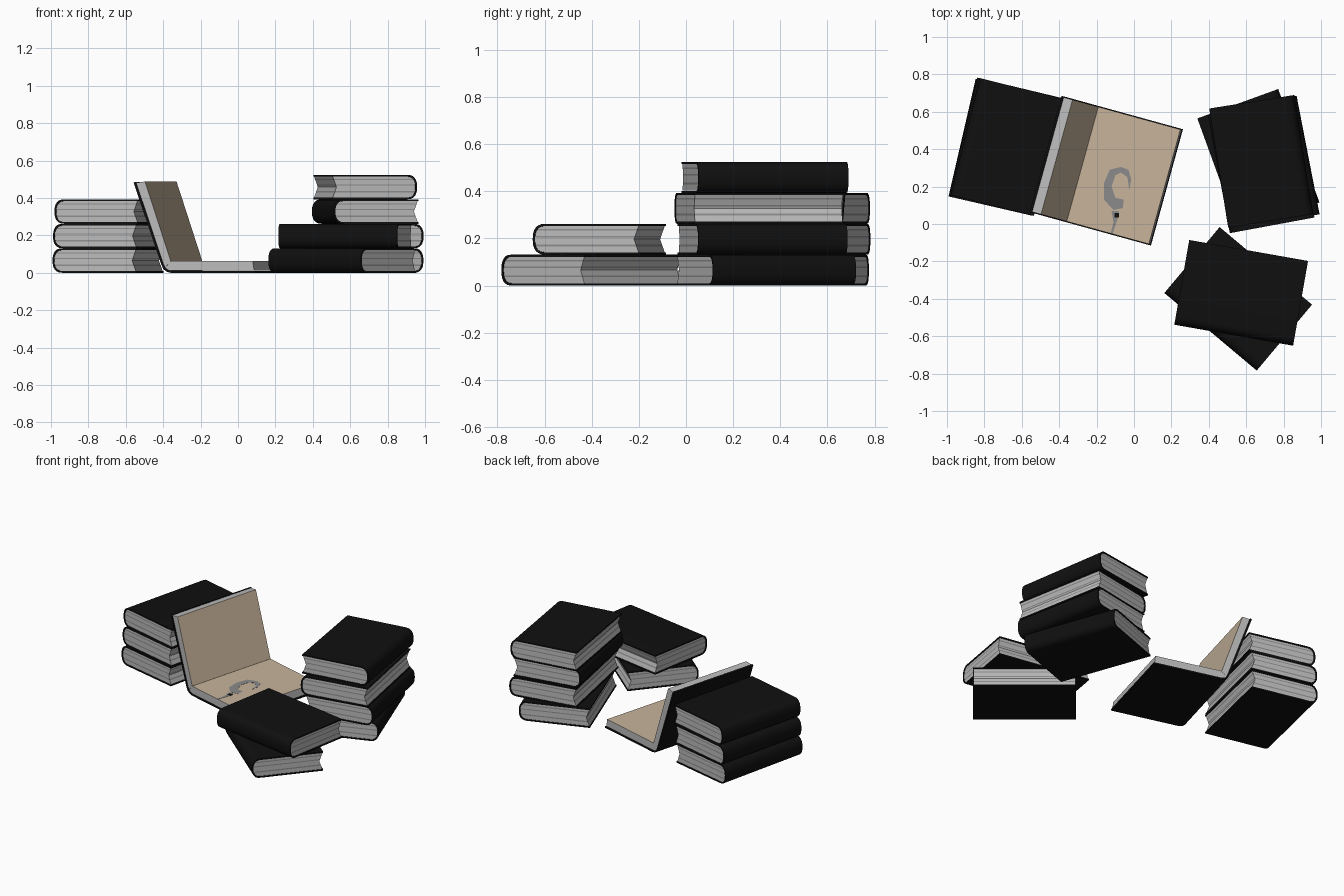
import bpy, bmesh, math
from mathutils import Matrix, Vector

if "Cube" in bpy.data.objects:
    bpy.data.objects.remove(bpy.data.objects["Cube"])


def material(name, rgb):
    m = bpy.data.materials.new(name)
    m.diffuse_color = (*rgb, 1)
    m.use_nodes = True
    m.node_tree.nodes["Principled BSDF"].inputs["Base Color"].default_value = m.diffuse_color
    return m


BLACK = material("black_cover", (0.005, 0.005, 0.005))
PAGE = material("page_edge_grey", (0.5, 0.5, 0.5))
STREAK = material("page_streak_grey", (0.27, 0.27, 0.27))
BEIGE = material("open_page_beige", (0.58, 0.46, 0.33))
INK = material("ink_grey", (0.26, 0.26, 0.26))

W, L, H, T = 0.46, 0.645, 0.131, 0.009   # closed book width, length, height, cover


def prism(name, pts, length, matrix, mats, cuts=(), rule=None, smooth=False):
    """Extrude an (x, z) section along local y, with optional cuts at heights."""
    bm = bmesh.new()
    a = [bm.verts.new((x, -length / 2, z)) for x, z in pts]
    b = [bm.verts.new((x, length / 2, z)) for x, z in pts]
    bm.faces.new(a)
    bm.faces.new(b[::-1])
    n = len(pts)
    for i in range(n):
        j = (i + 1) % n
        bm.faces.new((a[i], b[i], b[j], a[j]))
    for z in cuts:
        bmesh.ops.bisect_plane(bm, geom=bm.verts[:] + bm.edges[:] + bm.faces[:],
                               plane_co=(0, 0, z), plane_no=(0, 0, 1))
    bmesh.ops.recalc_face_normals(bm, faces=bm.faces[:])
    bm.normal_update()
    if rule:
        for f in bm.faces:
            f.material_index = rule(f)
    me = bpy.data.meshes.new(name)
    bm.to_mesh(me)
    bm.free()
    for m in mats:
        me.materials.append(m)
    ob = bpy.data.objects.new(name, me)
    bpy.context.collection.objects.link(ob)
    ob.matrix_world = matrix
    if smooth:
        bpy.ops.object.select_all(action='DESELECT')
        ob.select_set(True)
        bpy.context.view_layer.objects.active = ob
        bpy.ops.object.shade_smooth_by_angle(angle=math.radians(35))
    return ob


def spine_curve(inset, n=12):
    """Rounded spine running from the top board to the bottom board."""
    out = []
    for i in range(n + 1):
        t = math.pi / 2 - math.pi * i / n
        c, s = math.cos(t), math.sin(t)
        x = W / 2 - 0.055 + (0.055 - inset) * max(c, 0) ** 0.8
        z = H / 2 + (H / 2 - inset) * math.copysign(abs(s) ** 0.8, s)
        out.append((x, z))
    return out


def closed_book(name, x, y, level, angle):
    """angle is the direction the spine faces"""
    m = Matrix.Translation((x, y, level * H)) @ Matrix.Rotation(math.radians(angle), 4, 'Z')
    e = -W / 2
    cover = [(e, H)] + spine_curve(0) + [(e, 0), (e, T)] + spine_curve(T)[::-1] + [(e, H - T)]
    prism(name + "_cover", cover, L, m, [BLACK], smooth=True)
    # page block with a hollow fore edge and darker streaks
    p = T + 0.0005
    block = [(e + 0.004, H - p)] + spine_curve(p) + [(e + 0.004, p), (e + 0.024, H / 2)]
    bands = [(0.27, 0.33), (0.56, 0.61), (0.78, 0.83)]

    def streaks(f):
        h = f.calc_center_bounds().z / H
        return int(any(lo < h < hi for lo, hi in bands))
    prism(name + "_pages", block, L - 0.008, m, [PAGE, STREAK],
          cuts=[h * H for band in bands for h in band], rule=streaks)


# three stacks of closed books: x, y, spine direction, bottom to top
stacks = {
    "left_stack": [(-0.695, 0.41, 167), (-0.69, 0.415, 166.5), (-0.68, 0.412, 166)],
    "right_stack": [(0.665, 0.34, 20), (0.705, 0.325, 11), (0.68, 0.31, 190.5), (0.68, 0.335, 9)],
    "front_stack": [(0.557, -0.40, -130), (0.573, -0.368, -100)],
}
for stack, books in stacks.items():
    for i, (x, y, angle) in enumerate(books):
        closed_book(f"{stack}_book_{i + 1}", x, y, i, angle)

# open book: one half flat, the other leaning on the left stack
M = Matrix.Translation((-0.275, 0.32, 0)) @ Matrix.Rotation(math.radians(-15.4), 4, 'Z')
outer = [(0.468, 0), (0.0, 0), (-0.022, 0.006), (-0.04, 0.02), (-0.052, 0.045), (-0.205, 0.482)]
inner = [(-0.194, 0.486), (-0.042, 0.05), (-0.032, 0.028), (-0.018, 0.016), (0.0, 0.011), (0.468, 0.011)]
prism("open_book_cover", outer + inner, L, M, [BLACK], smooth=True)


def open_side(direction):
    d = Vector(direction).normalized()
    return lambda f: int(f.normal.dot(d) > 0.95)


flat = [(0.462, 0.0115), (0.0, 0.0115), (-0.017, 0.0165), (-0.03, 0.028), (0.0, 0.062), (0.455, 0.062)]
prism("open_book_flat_pages", flat, L - 0.01, M, [PAGE, BEIGE], rule=open_side((0, 0, 1)))
lean = [(-0.031, 0.0285), (-0.0415, 0.05), (-0.192, 0.482), (-0.143, 0.488), (0.0, 0.0622)]
prism("open_book_leaning_pages", lean, L - 0.01, M, [PAGE, BEIGE], rule=open_side((0.95, 0, 0.32)))

# ink drawing on the flat page, as thin plates
figure = [(-.07, .305), (-.13, .29), (-.16, .22), (-.16, .13), (-.11, .075), (-.06, .085), (-.055, .13),
          (-.10, .14), (-.12, .20), (-.10, .26), (-.07, .275), (-.035, .25), (-.025, .18), (-.015, .24), (-.03, .29)]
tail = [(-.12, .07), (-.08, .07), (-.09, .02), (-.115, -.055), (-.125, -.05), (-.11, .01)]
blot = [(-.105, .06), (-.08, .06), (-.08, .035), (-.105, .035)]
up = Matrix.Rotation(math.pi / 2, 4, 'X')
for name, pts, top, mat in (("drawing_figure", figure, 0.063, INK), ("drawing_tail", tail, 0.063, INK),
                            ("drawing_blot", blot, 0.064, BLACK)):
    prism(name, [(x, -y) for x, y in pts], 0.003, Matrix.Translation((0, 0, top - 0.0015)) @ up, [mat])
